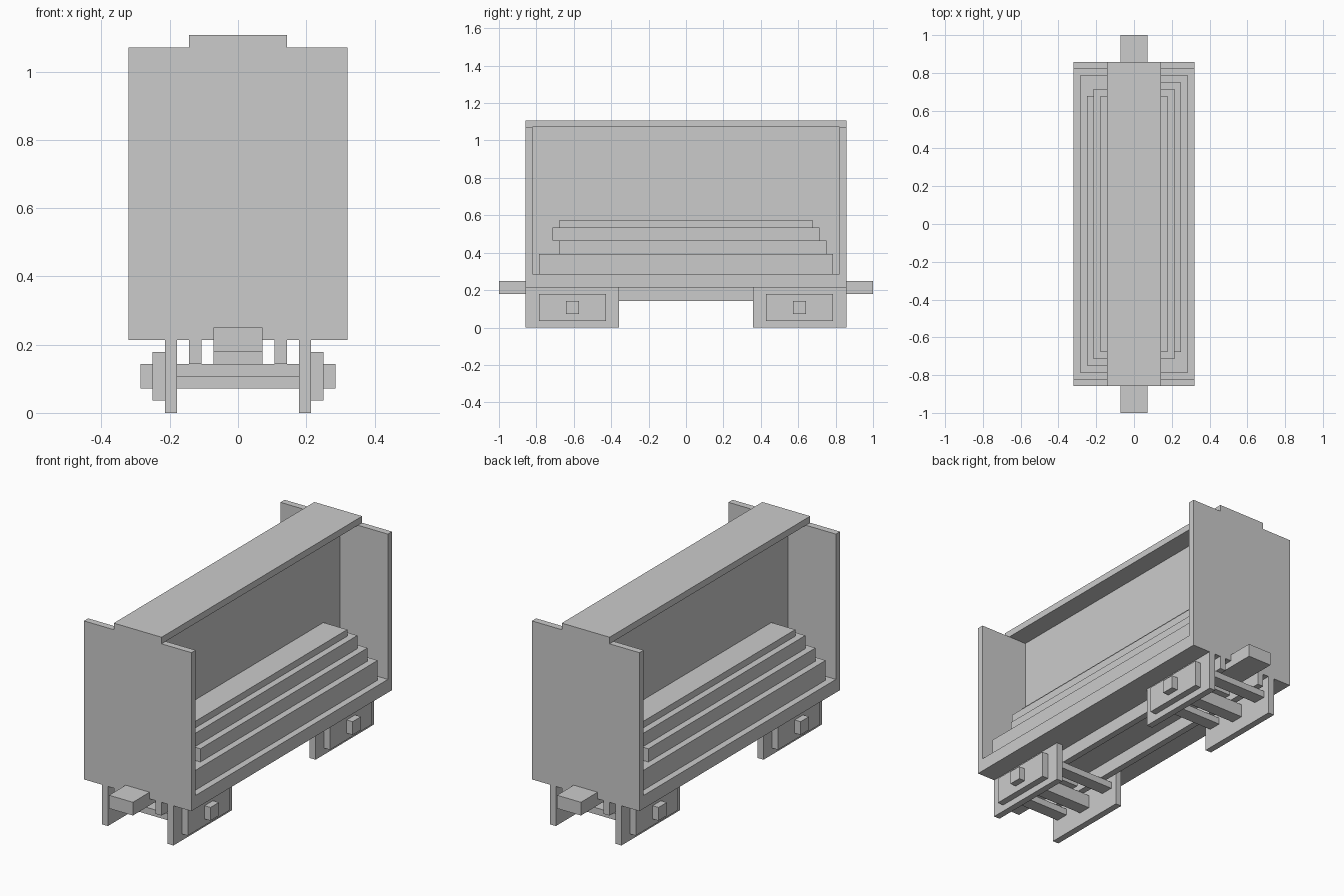
import bpy, bmesh

if "Cube" in bpy.data.objects:
    bpy.data.objects.remove(bpy.data.objects["Cube"])

U = 1 / 28  # modelling grid: the wagon is 56 units long


def boxes(name, specs):
    """One object made of boxes given as (x0, x1, y0, y1, z0, z1) in grid units."""
    bm = bmesh.new()
    for x0, x1, y0, y1, z0, z1 in specs:
        verts = bmesh.ops.create_cube(bm, size=1)["verts"]
        for v in verts:
            v.co.x = (x1 if v.co.x > 0 else x0) * U
            v.co.y = (y1 if v.co.y > 0 else y0) * U
            v.co.z = (z1 if v.co.z > 0 else z0) * U
    mesh = bpy.data.meshes.new(name)
    bm.to_mesh(mesh)
    bm.free()
    ob = bpy.data.objects.new(name, mesh)
    bpy.context.collection.objects.link(ob)
    return ob


def turned(b):
    """The same box turned half way round the vertical axis."""
    return (-b[1], -b[0], -b[3], -b[2], b[4], b[5])


# Body: floor, end walls, centre partition and top beam
boxes("floor", [(-9, 9, -23, 23, 6, 8)])
end = (-9, 9, 23, 24, 6, 30)
boxes("end_wall_back", [end])
boxes("end_wall_front", [turned(end)])
boxes("centre_partition", [(-1, 1, -23, 23, 8, 30)])
boxes("top_beam", [(-4, 4, -24, 24, 30, 31)])

# Stacked load, each side of the partition is the other turned round
load = [(1, 8, -22, 22, 8, 11), (1, 7, -19, 21, 11, 13),
        (1, 6, -20, 20, 13, 15), (1, 5, -19, 19, 15, 16)]
boxes("load_right", load)
boxes("load_left", [turned(b) for b in load])

# Underframe rails
rail = (3, 4, -24, 24, 4, 6)
boxes("underframe_rails", [rail, turned(rail)])

# Couplers and wheel trucks at both ends
for end_name, flip in (("back", False), ("front", True)):
    def part(name, specs):
        boxes(f"{name}_{end_name}", [turned(b) if flip else b for b in specs])

    part("coupler", [(-2, 2, 24, 28, 5, 7), (-2, 2, 20, 24, 5, 6)])
    part("truck_pivot", [(-2, 2, 15, 19, 4, 6)])
    part("axle", [(-5, 5, 16, 18, 2, 4)])
    part("truck_crossbars", [(-5, 5, 11, 13, 3, 4), (-5, 5, 21, 23, 3, 4)])
    for side, s in (("right", 1), ("left", -1)):
        def sided(a, b, *rest):
            return (min(s * a, s * b), max(s * a, s * b), *rest)

        part(f"truck_plate_{side}", [sided(5, 6, 10, 24, 0, 6)])
        part(f"truck_panel_{side}", [sided(6, 7, 12, 22, 1, 5)])
        part(f"axle_hub_{side}", [sided(7, 8, 16, 18, 2, 4)])
